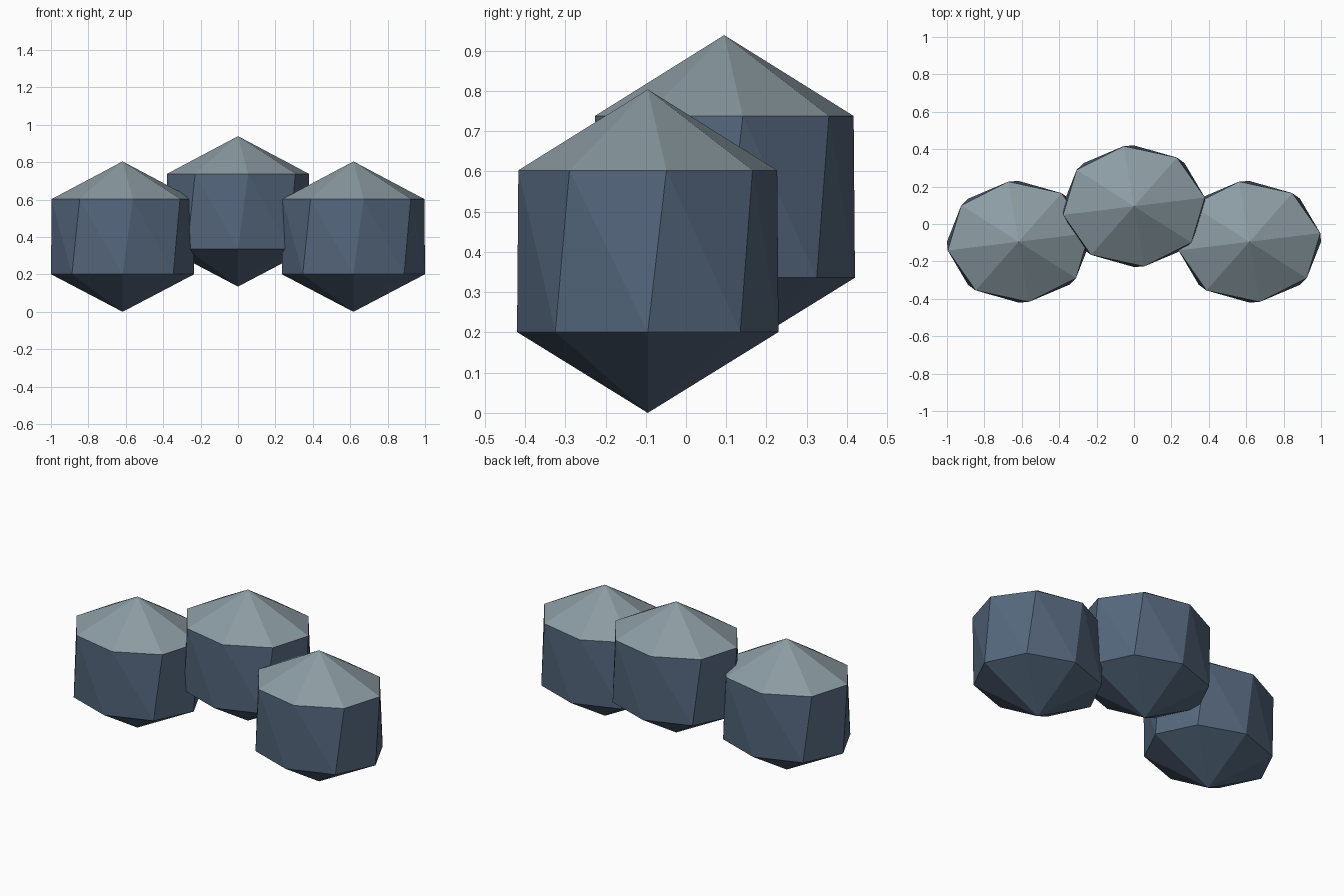
import bpy, bmesh, math

if "Cube" in bpy.data.objects:
    bpy.data.objects.remove(bpy.data.objects["Cube"])


def material(name, rgb):
    m = bpy.data.materials.new(name)
    m.diffuse_color = (*rgb, 1.0)
    m.use_nodes = True
    m.node_tree.nodes["Principled BSDF"].inputs["Base Color"].default_value = m.diffuse_color
    return m


pale_grey = material("pale_grey", (0.262, 0.332, 0.367))
slate_blue = material("slate_blue", (0.089, 0.133, 0.202))

SIDES = 8
RX, RY, HALF = 0.383, 0.325, 0.402   # ring radii and half height
TWIST = math.radians(8.2)            # upper ring turned against the lower one


def puff(name, x, y, z):
    """Eight-sided twisted drum with pointed caps, centred on x, y, z."""
    bm = bmesh.new()

    def ring(height, turn):
        return [bm.verts.new((RX * math.cos(2 * math.pi * i / SIDES + turn),
                              RY * math.sin(2 * math.pi * i / SIDES + turn),
                              height)) for i in range(SIDES)]

    low, high = ring(-HALF / 2, 0), ring(HALF / 2, TWIST)
    bottom = bm.verts.new((0, 0, -HALF))
    top = bm.verts.new((0, 0, HALF))
    for i in range(SIDES):
        j = (i + 1) % SIDES
        # bottom cap, two wall triangles, top cap
        bm.faces.new((bottom, low[j], low[i]))
        bm.faces.new((low[i], low[j], high[i]))
        bm.faces.new((low[j], high[j], high[i]))
        bm.faces.new((top, high[i], high[j]))
    bm.normal_update()
    # pale colour on upward faces only
    for f in bm.faces:
        f.material_index = 1 if f.normal.z > 0.5 else 0
    me = bpy.data.meshes.new(name)
    bm.to_mesh(me)
    bm.free()
    me.materials.append(slate_blue)
    me.materials.append(pale_grey)
    ob = bpy.data.objects.new(name, me)
    ob.location = (x, y, z)
    bpy.context.collection.objects.link(ob)


# two outer lobes and the raised middle lobe
for side, label in ((-1, "left_lobe"), (1, "right_lobe")):
    puff(label, side * 0.617, -0.095, HALF)
puff("middle_lobe", 0, 0.095, 0.537)
